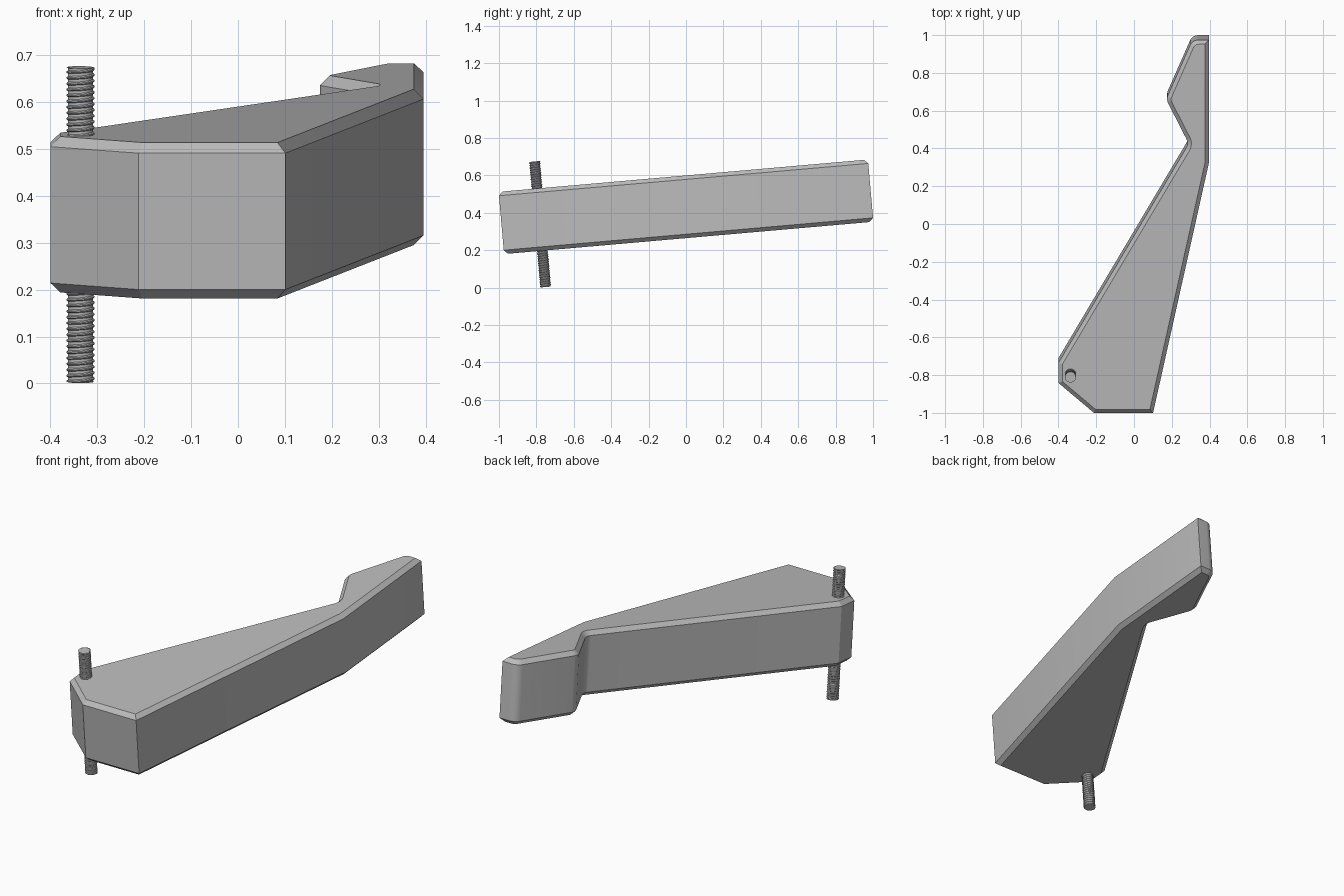
import bpy, bmesh, math
from mathutils import Vector, Matrix

cube = bpy.data.objects.get("Cube")
if cube:
    bpy.data.objects.remove(cube, do_unlink=True)

# Single grey material
grey = bpy.data.materials.new("plain_grey")
grey.use_nodes = True
colour = (0.5, 0.5, 0.5, 1)
grey.diffuse_color = colour
grey.node_tree.nodes["Principled BSDF"].inputs["Base Color"].default_value = colour

# Both parts share one tilted frame
TILT = Matrix.Translation((0, 0, 0.432)) @ Matrix.Rotation(math.radians(5), 4, "X")


def finish(bm, name, angle):
    bmesh.ops.recalc_face_normals(bm, faces=bm.faces[:])
    mesh = bpy.data.meshes.new(name)
    bm.to_mesh(mesh)
    bm.free()
    mesh.materials.append(grey)
    obj = bpy.data.objects.new(name, mesh)
    bpy.context.collection.objects.link(obj)
    obj.matrix_world = TILT
    bpy.ops.object.select_all(action="DESELECT")
    obj.select_set(True)
    bpy.context.view_layer.objects.active = obj
    bpy.ops.object.shade_smooth_by_angle(angle=math.radians(angle))
    return obj


def fillet(prev, corner, after, radius, steps=8):
    """Points of an arc that rounds one outline corner."""
    a, b = (prev - corner).normalized(), (after - corner).normalized()
    half = a.angle(b) / 2
    centre = corner + (a + b).normalized() * radius / math.sin(half)
    start = corner + a * radius / math.tan(half) - centre
    end = corner + b * radius / math.tan(half) - centre
    sweep = math.pi - 2 * half
    return [centre + (start * math.sin((1 - t) * sweep) + end * math.sin(t * sweep)) / math.sin(sweep)
            for t in (i / steps for i in range(steps + 1))]


# Lever body: outline corners (x, y, rounding radius)
corners = [(-0.212, -0.991, 0), (0.101, -0.991, 0), (0.396, 0.335, 0), (0.396, 0.991, 0),
           (0.309, 0.991, 0.05), (0.17, 0.675, 0.05), (0.29, 0.44, 0.05),
           (-0.4, -0.725, 0), (-0.4, -0.832, 0)]
points = [Vector(c[:2]) for c in corners]
outline = []
for i, (x, y, r) in enumerate(corners):
    if r:
        outline += fillet(points[i - 1], points[i], points[(i + 1) % len(points)], r)
    else:
        outline.append(points[i])

HALF = 0.167
bm = bmesh.new()
base = bm.faces.new([bm.verts.new((p.x, p.y, -HALF)) for p in outline])
extruded = bmesh.ops.extrude_face_region(bm, geom=[base], use_keep_orig=True)
bmesh.ops.translate(bm, vec=(0, 0, 2 * HALF),
                    verts=[g for g in extruded["geom"] if isinstance(g, bmesh.types.BMVert)])
bmesh.ops.recalc_face_normals(bm, faces=bm.faces[:])
# Chamfer the top and bottom rims
rims = [e for e in bm.edges if abs(e.verts[0].co.z - e.verts[1].co.z) < 0.001]
bmesh.ops.bevel(bm, geom=rims, offset=0.021, offset_type="OFFSET", segments=1,
                affect="EDGES", clamp_overlap=False)
finish(bm, "lever_body", 20)

# Threaded rod: helical rows of root and crest points, cut flat at both ends
LENGTH, PITCH, SIDES = 0.674, 0.0125, 24
ROOT, CREST = 0.025, 0.03
PROFILE = [(0, ROOT), (0.2, ROOT), (0.5, CREST), (0.7, CREST)]
turns = math.ceil(LENGTH / PITCH) + 2
bm = bmesh.new()
rows = []
for turn in range(turns):
    for offset, radius in PROFILE:
        row = []
        for s in range(SIDES):
            z = (turn - 1 + offset + s / SIDES) * PITCH - LENGTH / 2
            z = max(-LENGTH / 2, min(LENGTH / 2, z))
            a = math.tau * s / SIDES
            row.append(bm.verts.new((radius * math.cos(a), radius * math.sin(a), z)))
        rows.append(row)
step = len(PROFILE)
for k in range(len(rows) - step - 1):
    for s in range(SIDES):
        low, high = rows[k], rows[k + 1]
        if s + 1 < SIDES:
            bm.faces.new((low[s], low[s + 1], high[s + 1], high[s]))
        else:
            bm.faces.new((low[s], rows[k + step][0], rows[k + step + 1][0], high[s]))
bmesh.ops.remove_doubles(bm, verts=bm.verts[:], dist=0.0001)
bmesh.ops.dissolve_degenerate(bm, edges=bm.edges[:], dist=0.0001)
# Solid core closes the ends
bmesh.ops.create_cone(bm, cap_ends=True, segments=SIDES, radius1=ROOT + 0.002, radius2=ROOT + 0.002,
                      depth=LENGTH)
bmesh.ops.translate(bm, verts=bm.verts[:], vec=(-0.336, -0.785, -0.025))
finish(bm, "threaded_rod", 30)
